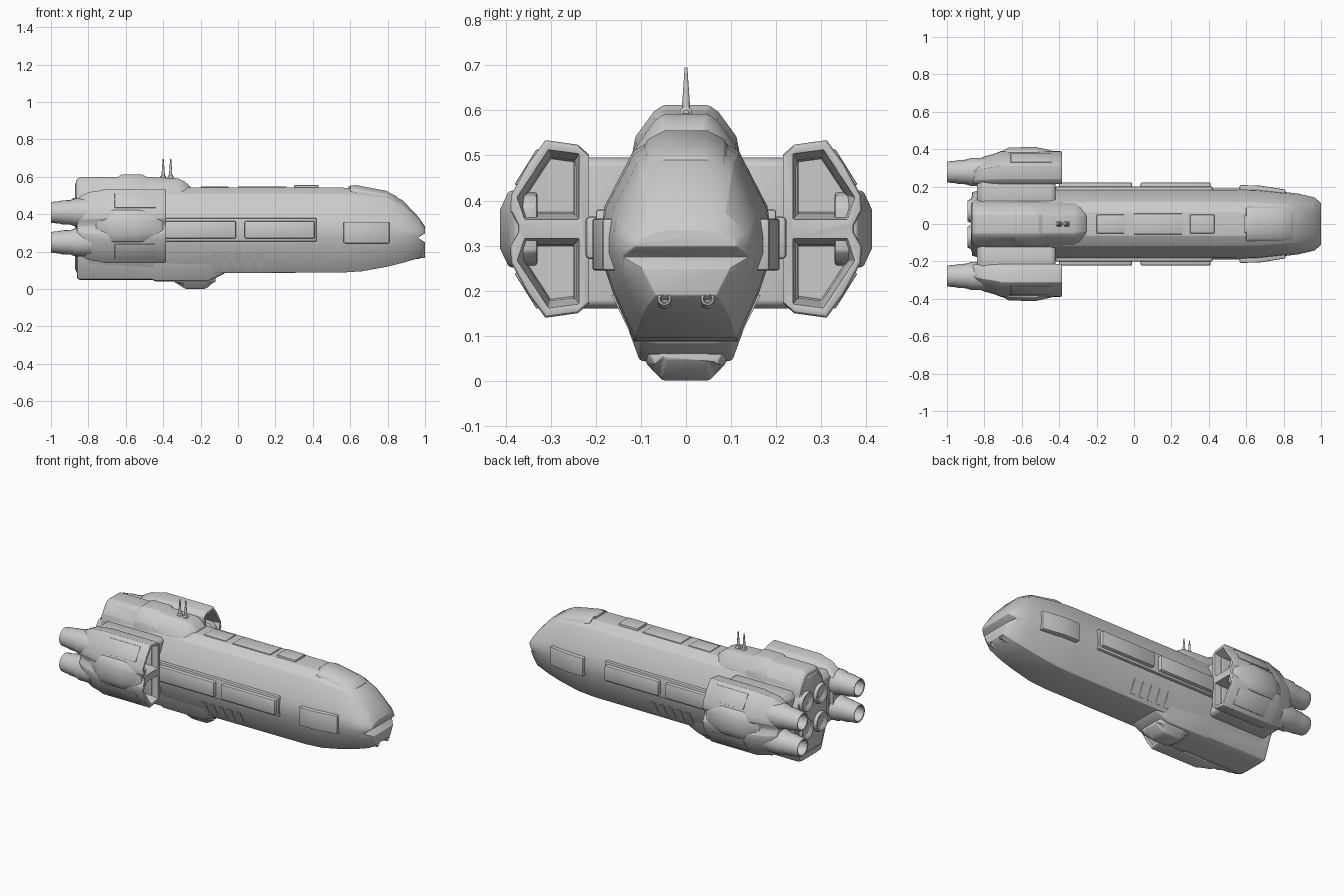
import bpy, bmesh, math

if "Cube" in bpy.data.objects:
    bpy.data.objects.remove(bpy.data.objects["Cube"])


def finish(name, bm, bevel=0.0, cutters=(), mirror=False, angle=35):
    """Turn a bmesh into an object, carve, soften and mirror it."""
    bmesh.ops.recalc_face_normals(bm, faces=bm.faces)
    me = bpy.data.meshes.new(name)
    bm.to_mesh(me)
    bm.free()
    ob = bpy.data.objects.new(name, me)
    bpy.context.collection.objects.link(ob)
    for c in cutters:
        m = ob.modifiers.new("cut", 'BOOLEAN')
        m.operation, m.object, m.solver = 'DIFFERENCE', c, 'EXACT'
    if bevel:
        m = ob.modifiers.new("soft", 'BEVEL')
        m.width, m.segments, m.limit_method = bevel, 2, 'ANGLE'
        m.angle_limit = math.radians(28)
    if mirror:
        m = ob.modifiers.new("mirror", 'MIRROR')
        m.use_axis = (False, True, False)
        m.use_mirror_merge = False
    if ob.modifiers:
        dg = bpy.context.evaluated_depsgraph_get()
        new = bpy.data.meshes.new_from_object(ob.evaluated_get(dg))
        ob.modifiers.clear()
        ob.data = new
        new.name = name
    bpy.ops.object.select_all(action='DESELECT')
    ob.select_set(True)
    bpy.context.view_layer.objects.active = ob
    bpy.ops.object.shade_smooth_by_angle(angle=math.radians(angle))
    return ob


def loft(name, rings, **kw):
    """Skin a series of closed rings and cap both ends."""
    bm = bmesh.new()
    vs = [[bm.verts.new(p) for p in r] for r in rings]
    n = len(rings[0])
    for a, b in zip(vs, vs[1:]):
        for i in range(n):
            j = (i + 1) % n
            bm.faces.new((a[i], a[j], b[j], b[i]))
    bm.faces.new(vs[0])
    bm.faces.new(vs[-1])
    return finish(name, bm, **kw)


def sym(x, half):
    """Full ring at x from a right-hand half profile of (y, z)."""
    return [(x, y, z) for y, z in half] + [(x, -y, z) for y, z in reversed(half)]


def prism(name, outline, z0, z1, inset=0.0, **kw):
    """Extrude an (x, y) outline between two heights."""
    return loft(name, [[(x, y, z) for x, y in outline] for z in (z0, z1)], **kw)


def box(name, x, y, z, **kw):
    return prism(name, [(x[0], y[0]), (x[1], y[0]), (x[1], y[1]), (x[0], y[1])], *z, **kw)


def lathe(name, prof, y, z, seg=24, **kw):
    """Revolve (x, radius) around an axis parallel to x."""
    rings = [[(x, y + r * math.cos(2 * math.pi * i / seg), z + r * math.sin(2 * math.pi * i / seg))
              for i in range(seg)] for x, r in prof]
    return loft(name, rings, **kw)


def hide(ob):
    ob.hide_render = True
    ob.hide_set(True)
    return ob


# Main hull with a mouth-like notch in the nose
MID = 0.30
PROFILE = [(.33, 1), (.62, .86), (.95, .36), (1, .1), (1, -.1), (.85, -.5), (.6, -1)]
STATIONS = [(-.865, .53, .09, .17), (-.80, .54, .085, .187), (-.2, .543, .086, .19),
            (.55, .543, .088, .19), (.66, .535, .095, .187), (.80, .515, .12, .172),
            (.88, .475, .14, .162), (.965, .385, .165, .142), (1.0, .335, .19, .112)]
mouth = hide(loft("mouth_cutter", [[(.962, y, .275), (1.06, y, .335), (1.06, y, .21)] for y in (-.3, .3)]))


def hull_ring(x, top, bot, w):
    return sym(x, [(u * w, MID + v * ((top - MID) if v > 0 else (MID - bot))) for u, v in PROFILE])


loft("main_hull", [hull_ring(*s) for s in STATIONS], bevel=.007, cutters=[mouth])

# Raised dorsal housing at the stern
loft("dorsal_housing", [sym(x, [(.05 * w, t), (.072 * w, t - .015), (.112 * w, t - .07), (.128 * w, .46)])
     for x, t, w in [(-.865, .585, .95), (-.845, .60, 1), (-.64, .60, 1), (-.625, .612, 1), (-.51, .612, 1),
                     (-.49, .60, 1), (-.32, .592, .97), (-.285, .575, .9), (-.255, .55, .8)]], bevel=.005)

# Ventral keel and belly turret
loft("ventral_keel", [sym(x, [(.17, .23), (.103, b), (.06, b - .004)])
     for x, b in [(-.86, .06), (-.845, .053), (-.46, .053), (-.44, .045), (-.16, .045), (-.07, .088)]],
     bevel=.006)
loft("belly_turret", [sym(x, [(.10 * w, .06), (.085 * w, .035), (.06 * w, b + .008), (.052 * w, b)])
     for x, b, w in [(-.34, .038, .8), (-.29, .006, 1), (-.275, .001, 1), (-.18, .001, 1), (-.16, .01, 1),
                     (-.12, .048, .8)]], bevel=.004)

# Long side modules, their backing rail and the cheek plates
for nm, a, b in (("rear", -.40, -.01), ("front", .035, .41)):
    box("side_module_" + nm, (a, b), (.15, .223), (.27, .365), bevel=.01, mirror=True)
box("side_rail", (-.42, .42), (.15, .2), (.255, .38), bevel=.006, mirror=True)
prism("cheek_plate", [(.565, .15), (.565, .208), (.67, .206), (.81, .184), (.81, .14)],
      .245, .36, bevel=.006, mirror=True)

# Dorsal plates along the hull and over the cockpit
for nm, a, b, w, t in (("rear", -.2, -.05, .05, .548), ("middle", .0, .26, .055, .549),
                       ("front", .3, .43, .05, .556), ("cockpit", .59, .655, .045, .552)):
    box("dorsal_plate_" + nm, (a, b), (-w, w), (.5, t), bevel=.004)
loft("brow_ridge", [sym(x, [(.045, t), (.085, t - .02), (.1, t - .05)])
     for x, t in [(.60, .553), (.63, .556), (.79, .526), (.85, .495)]], bevel=.004)

# Belly ribs on the lower flanks
for i in range(5):
    x = -.14 + i * .06
    loft("belly_rib_%d" % i, [[(x, .165, .19), (x, .126, .11), (x, .10, .11), (x, .13, .19)],
                              [(x + .03, .165, .19), (x + .03, .126, .11), (x + .03, .10, .11),
                               (x + .03, .13, .19)]], mirror=True)

# Engine pods with two intakes each, mirrored to the far side
ZC = .337
UPPER = [(.215, .165), (.24, .187), (.312, .197), (.35, .145), (.388, .075), (.39, .04), (.372, .008)]
POD = [(y, dz) for y, dz in UPPER] + [(y, -dz) for y, dz in reversed(UPPER)]
INTAKE = [(.238, .022), (.238, .166), (.305, .175), (.374, .07), (.358, .022)]
intakes = []
for nm, s in (("upper", 1), ("lower", -1)):
    rings = []
    for x, k in ((-.36, 1.03), (-.39, 1), (-.43, .82), (-.49, .78)):
        rings.append([(x, .285 + (y - .285) * k, ZC + s * (.09 + (dz - .09) * k)) for y, dz in INTAKE])
    intakes.append(hide(loft("intake_cutter_" + nm, rings)))
loft("engine_pod", [[(x, .22 + (y - .22) * sy, ZC + dz * sz) for y, dz in POD]
     for x, sy, sz in [(-.385, .98, .98), (-.395, 1, 1), (-.71, 1, 1), (-.745, .92, .96), (-.80, .83, .92),
                       (-.845, .72, .8), (-.86, .66, .72)]], bevel=.005, cutters=intakes, mirror=True)
loft("pod_side_bulge", [[(x, .33, ZC - h), (x, y - .02, ZC - h), (x, y, ZC - h * .5), (x, y, ZC + h * .5),
                         (x, y - .02, ZC + h), (x, .33, ZC + h)]
     for x, y, h in [(-.76, .36, .06), (-.67, .408, .085), (-.53, .413, .085), (-.43, .39, .075), (-.4, .38, .05)]],
     bevel=.006, mirror=True)
for nm, s in (("upper", 1), ("lower", -1)):
    loft("pod_panel_" + nm, [[(x, y + .006, ZC + s * (dz + .003)) for y, dz in
                              ((.325, .175), (.375, .095), (.35, .09), (.31, .165))]
         for x in (-.66, -.44)], bevel=.004, mirror=True)

# Pylons joining pods to the hull
loft("pod_pylon", [[(x, .10, .16 + d), (x, .25, .16 + d), (x, .25, .495 - d), (x, .10, .495 - d)]
     for x, d in ((-.84, .03), (-.81, 0), (-.44, 0), (-.42, .012))], bevel=.008, mirror=True)

# Pod thrusters
for nm, z in (("upper", .41), ("lower", .25)):
    lathe("pod_thruster_" + nm, [(-.78, .075), (-.87, .075), (-.895, .066), (-.94, .064), (-.955, .06),
                                 (-.995, .056), (-1.0, .053), (-.998, .046), (-.93, .043), (-.90, .02)],
          .278, z, mirror=True)

# Stern plate and main exhausts
loft("stern_plate", [sym(x, [(.05 * k, ZC + .235 * k), (.09 * k, ZC + .19 * k), (.15 * k, ZC + .08 * k),
                             (.15 * k, ZC - .08 * k), (.09 * k, ZC - .24 * k)])
     for x, k in ((-.85, 1), (-.872, .97))], bevel=.004)
for nm, z in (("upper", .425), ("lower", .25)):
    lathe("main_exhaust_" + nm, [(-.85, .066), (-.875, .062), (-.89, .056), (-.888, .047), (-.876, .03)],
          .07, z, mirror=True)

# Twin antennas and chin guns
for nm, x in (("rear", -.40), ("front", -.36)):
    bm = bmesh.new()
    bmesh.ops.create_cone(bm, cap_ends=True, segments=12, radius1=.011, radius2=.003, depth=.115)
    bmesh.ops.translate(bm, verts=bm.verts, vec=(x, 0, .6375))
    finish("antenna_" + nm, bm)
    lathe("antenna_base_" + nm, [(x - .016, .006), (x - .01, .014), (x + .01, .014), (x + .016, .006)], 0, .595, 12)
lathe("chin_gun", [(.90, .022), (.965, .022), (.975, .016), (.998, .015), (1.0, .01), (.985, .007)],
      .048, .182, 14, mirror=True)
